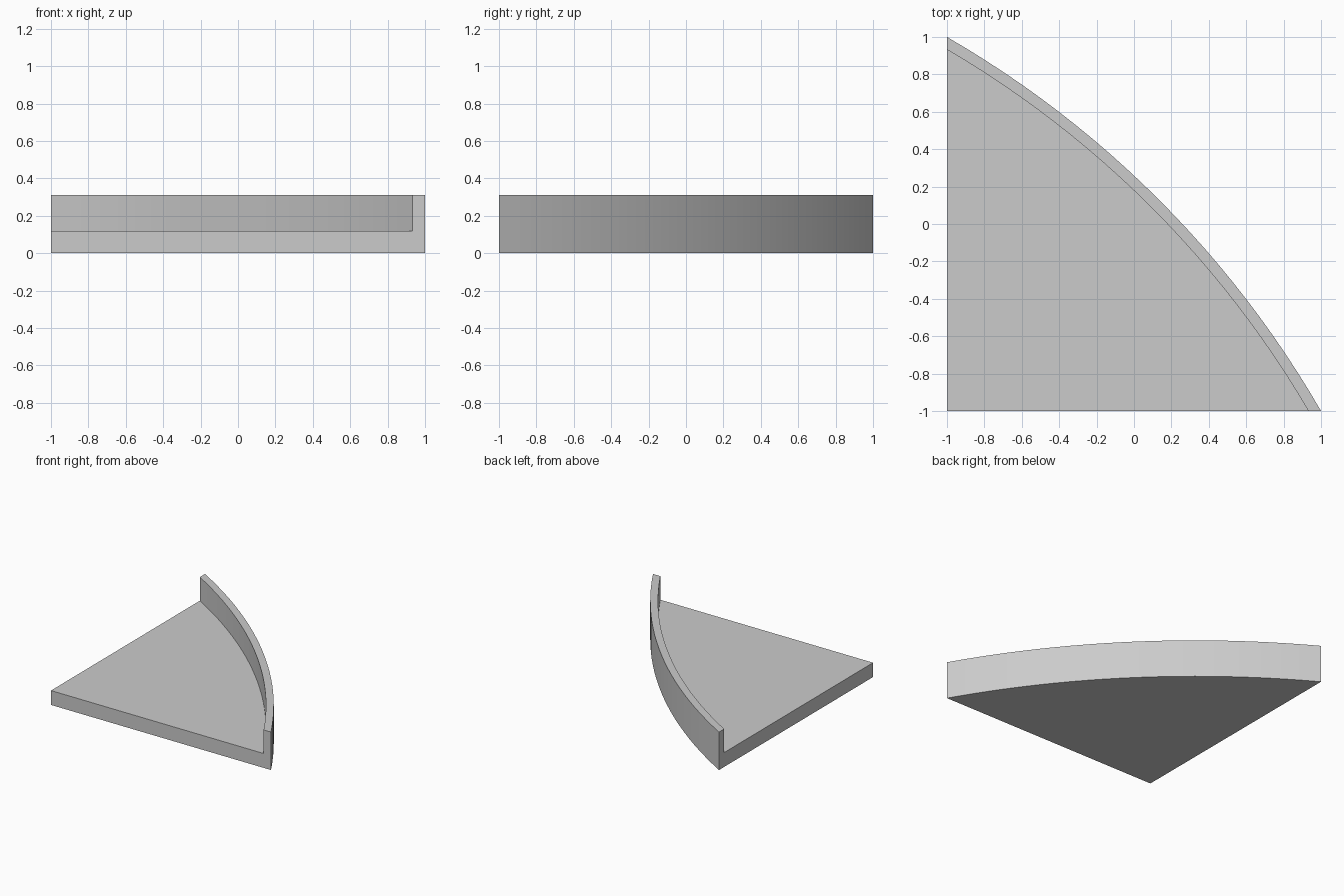
import bpy, bmesh, math

cube = bpy.data.objects.get("Cube")
if cube:
    bpy.data.objects.remove(cube, do_unlink=True)

FLOOR, TOP, STEPS = 0.118, 0.312, 24
OUTER = 2 / math.sqrt(2) / math.sin(math.radians(15))   # 30 degree arc across the diagonal
CENTRE = 1 - OUTER * math.cos(math.radians(30))
INNER = OUTER - 0.058


def arc(radius):
    """Points from the front right end to the back left end, trimmed at the square edges."""
    end = math.acos((-1 - CENTRE) / radius)
    start = math.pi / 2 - end
    angles = [start + (end - start) * i / STEPS for i in range(STEPS + 1)]
    return [(CENTRE + radius * math.cos(a), CENTRE + radius * math.sin(a)) for a in angles]


def ring(bm, points, z):
    return [bm.verts.new((x, y, z)) for x, y in points]


def strip(bm, a, b):
    for i in range(STEPS):
        bm.faces.new((a[i], a[i + 1], b[i + 1], b[i]))


# Corner platform with a raised curved kerb, as one solid
bm = bmesh.new()
outer_low, outer_top = ring(bm, arc(OUTER), 0), ring(bm, arc(OUTER), TOP)
inner_low, inner_top = ring(bm, arc(INNER), FLOOR), ring(bm, arc(INNER), TOP)
corner_low, corner_top = ring(bm, [(-1, -1)], 0) + ring(bm, [(-1, -1)], FLOOR)

bm.faces.new([corner_low] + outer_low)     # underside
bm.faces.new([corner_top] + inner_low)     # floor
strip(bm, outer_low, outer_top)            # outside of kerb
strip(bm, outer_top, inner_top)            # top of kerb
strip(bm, inner_top, inner_low)            # inside of kerb
for i in (0, -1):                          # straight front and side ends
    bm.faces.new((corner_low, outer_low[i], outer_top[i],
                  inner_top[i], inner_low[i], corner_top))
bmesh.ops.recalc_face_normals(bm, faces=bm.faces)

mesh = bpy.data.meshes.new("curved_platform")
bm.to_mesh(mesh)
bm.free()
platform = bpy.data.objects.new("curved_platform", mesh)
bpy.context.collection.objects.link(platform)

# Plain grey finish
grey = bpy.data.materials.new("light_grey")
grey.use_nodes = True
colour = (0.6, 0.6, 0.6, 1)
grey.diffuse_color = colour
grey.node_tree.nodes["Principled BSDF"].inputs["Base Color"].default_value = colour
mesh.materials.append(grey)

bpy.context.view_layer.objects.active = platform
platform.select_set(True)
bpy.ops.object.shade_smooth_by_angle(angle=math.radians(30))
